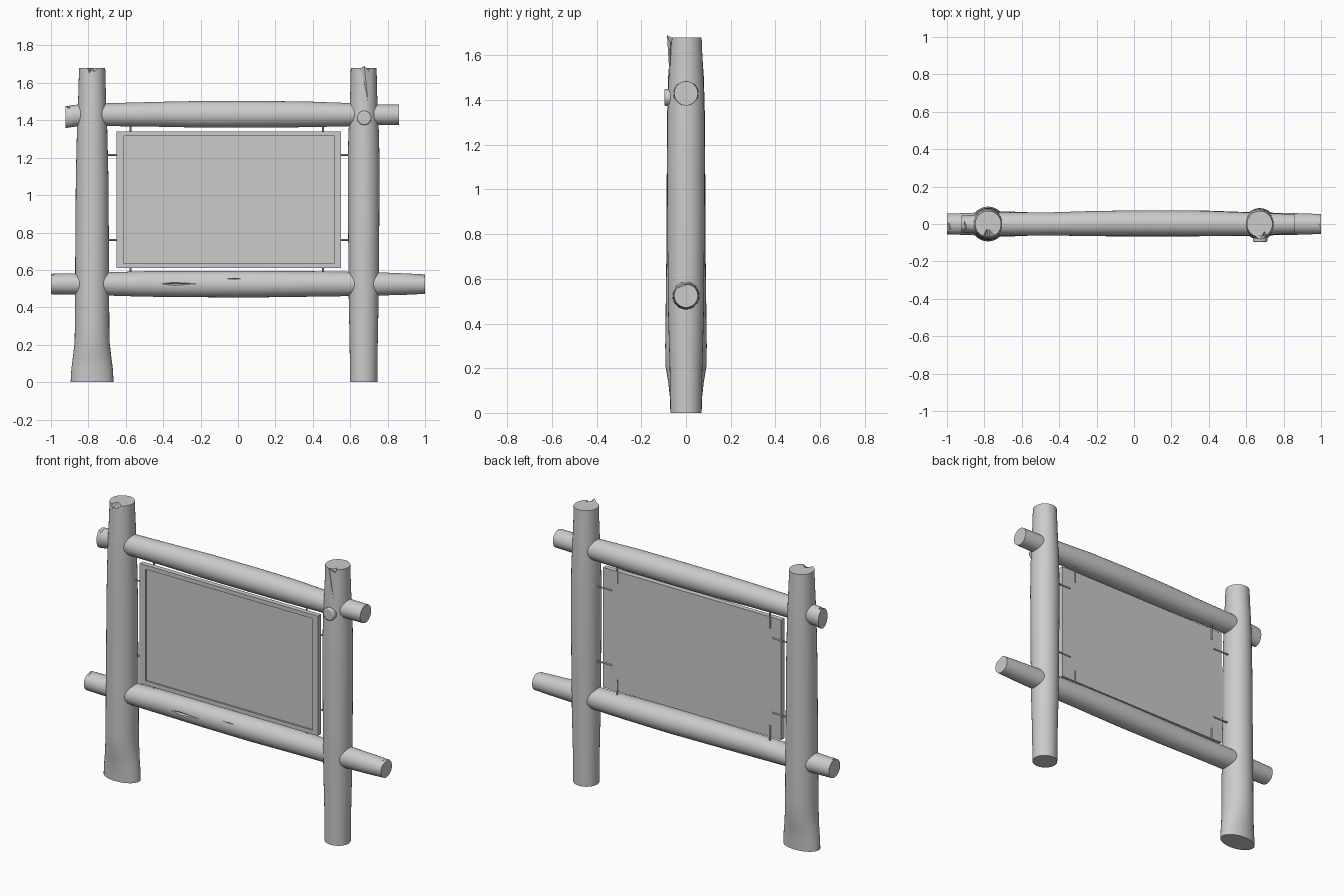
import bpy, bmesh, math
from mathutils import Vector

if "Cube" in bpy.data.objects:
    bpy.data.objects.remove(bpy.data.objects["Cube"])


def to_object(name, bm):
    bmesh.ops.recalc_face_normals(bm, faces=bm.faces)
    me = bpy.data.meshes.new(name)
    bm.to_mesh(me)
    bm.free()
    ob = bpy.data.objects.new(name, me)
    bpy.context.collection.objects.link(ob)
    return ob


def log(name, axis, rings, seg=32):
    """Lofted trunk; ring = (position, offset a, offset b, radius a, radius b)."""
    bm = bmesh.new()
    loops = []
    for t, a, b, ra, rb in rings:
        loop = []
        for i in range(seg):
            ang = 2 * math.pi * i / seg
            u, v = a + ra * math.cos(ang), b + rb * math.sin(ang)
            loop.append(bm.verts.new((u, v, t) if axis == 'Z' else (t, u, v)))
        loops.append(loop)
    for lo, hi in zip(loops, loops[1:]):
        for i in range(seg):
            j = (i + 1) % seg
            bm.faces.new((lo[i], lo[j], hi[j], hi[i]))
    bm.faces.new(loops[0])
    bm.faces.new(loops[-1])
    return to_object(name, bm)


def spike(name, base, apex):
    """Pyramid over a polygon, used for chips and splinters."""
    bm = bmesh.new()
    vs = [bm.verts.new(p) for p in base]
    top = bm.verts.new(apex)
    for i, v in enumerate(vs):
        bm.faces.new((v, vs[(i + 1) % len(vs)], top))
    bm.faces.new(vs)
    bmesh.ops.triangulate(bm, faces=[f for f in bm.faces if len(f.verts) > 3])
    return to_object(name, bm)


def chip(target, base, apex):
    cutter = spike("chip_cutter", base, apex)
    cutter.hide_render = True
    mod = target.modifiers.new("chip", 'BOOLEAN')
    mod.operation, mod.solver, mod.object = 'DIFFERENCE', 'EXACT', cutter
    dg = bpy.context.evaluated_depsgraph_get()
    me = bpy.data.meshes.new_from_object(target.evaluated_get(dg))
    target.modifiers.clear()
    target.data = me
    bpy.data.objects.remove(cutter)


def rod(name, p, q, r=0.005):
    p, q = Vector(p), Vector(q)
    bpy.ops.mesh.primitive_cylinder_add(vertices=8, radius=r, depth=(q - p).length, location=(p + q) / 2)
    ob = bpy.context.object
    ob.rotation_euler = (q - p).to_track_quat('Z', 'Y').to_euler()
    ob.name = name


# Posts
lx, rx = -0.78, 0.672
left = log("left_post", 'Z', [
    (0, lx, 0, .115, .07), (.07, lx, 0, .111, .072), (.14, lx, 0, .102, .08),
    (.21, lx, 0, .094, .092), (.3, lx, 0, .092, .093), (.7, lx, 0, .09, .088),
    (1.1, lx, 0, .087, .086), (1.35, lx, 0, .081, .084), (1.5, lx, 0, .075, .08),
    (1.6, lx, 0, .072, .073), (1.68, lx, 0, .07, .07)])
right = log("right_post", 'Z', [
    (0, rx, 0, .073, .07), (.2, rx, 0, .075, .073), (.45, rx, 0, .08, .08),
    (.8, rx, 0, .083, .083), (1.15, rx, 0, .085, .085), (1.32, rx, 0, .082, .083),
    (1.45, rx, 0, .075, .08), (1.58, rx, 0, .071, .074), (1.68, rx, 0, .069, .07)])

# Rails
top = log("top_rail", 'X', [
    (-.922, 0, -.012 + 1.43, .045, .06), (-.84, 0, 1.428, .05, .057),
    (-.7, 0, 1.43, .063, .061), (-.45, 0, 1.432, .062, .066), (-.2, .003, 1.432, .067, .071),
    (.1, .004, 1.432, .069, .071), (.35, .003, 1.432, .068, .069), (.6, 0, 1.43, .062, .062),
    (.74, 0, 1.43, .056, .055), (.86, 0, 1.43, .053, .054)])
low = log("bottom_rail", 'X', [
    (-1, 0, .525, .055, .055), (-.86, 0, .525, .06, .057), (-.7, 0, .525, .068, .062),
    (-.5, 0, .525, .06, .068), (-.2, 0, .524, .065, .07), (.1, .002, .524, .07, .071),
    (.4, .003, .525, .068, .068), (.6, 0, .525, .064, .065), (.75, 0, .525, .06, .062),
    (.9, 0, .524, .057, .057), (1, 0, .524, .053, .052)])

# Broken post tops
y = -.1
chip(left, [(-.83, y, 1.72), (-.815, y, 1.665), (-.8, y, 1.635), (-.785, y, 1.655),
            (-.765, y, 1.645), (-.725, y, 1.67), (-.715, y, 1.72)], (-.78, .01, 1.7))
chip(right, [(.635, y, 1.72), (.65, y, 1.655), (.665, y, 1.67), (.69, y, 1.62),
             (.715, y, 1.66), (.74, y, 1.72)], (.7, -.02, 1.7))
spike("post_splinter", [(.64, -.06, 1.672), (.675, -.085, 1.69), (.705, -.07, 1.66),
                        (.675, -.045, 1.67)], (.695, -.073, 1.5))

# Broken rail ends
chip(top, [(-.96, -.08, 1.44), (-.925, -.08, 1.462), (-.895, -.08, 1.45),
           (-.86, -.08, 1.5), (-.96, -.08, 1.52)], (-.915, .07, 1.49))
chip(low, [(1.02, -.08, .53), (1.02, -.08, .62), (.93, -.08, .61), (.955, -.08, .565),
           (.975, -.08, .56)], (1.005, .03, .58))
chip(low, [(-1.02, -.06, .6), (-1.02, -.06, .56), (-.98, -.06, .562), (-.94, -.06, .6)],
     (-1.0, .05, .59))

# Weathered gouges along the bottom rail
chip(low, [(-.58, -.085, .525), (-.35, -.085, .555), (.02, -.085, .53), (-.3, -.085, .495)],
     (-.35, -.053, .525))
chip(low, [(-.14, -.085, .555), (.0, -.085, .562), (.08, -.085, .555), (.0, -.085, .55)],
     (-.02, -.045, .552))

# Knot on the right post
bpy.ops.mesh.primitive_cylinder_add(vertices=24, radius=.038, depth=.04,
                                    location=(.675, -.077, 1.412), rotation=(math.pi / 2, 0, 0))
knot = bpy.context.object
knot.name = "branch_knot"
bev = knot.modifiers.new("bevel", 'BEVEL')
bev.width, bev.segments = .007, 2

# Sign panel with recessed face
x0, x1, z0, z1, yf, yb = -.65, .55, .61, 1.34, -.018, .012
bm = bmesh.new()
bmesh.ops.create_cube(bm, size=1)
for v in bm.verts:
    v.co = (x1 if v.co.x > 0 else x0, yb if v.co.y > 0 else yf, z1 if v.co.z > 0 else z0)
bm.normal_update()
face = min(bm.faces, key=lambda f: f.calc_center_median().y)
bmesh.ops.inset_region(bm, faces=[face], thickness=.02)
for v in face.verts:
    v.co.x = .515 if v.co.x > 0 else -.61
    v.co.z = 1.315 if v.co.z > 1 else .635
lid = bmesh.ops.extrude_face_region(bm, geom=[face])
bmesh.ops.translate(bm, vec=(0, .01, 0), verts=[g for g in lid['geom'] if isinstance(g, bmesh.types.BMVert)])
if face.is_valid:
    bm.faces.remove(face)
to_object("sign_panel", bm)

# Mounting rods, sunk into the panel back
for z in (.76, 1.215):
    rod("side_rod", (-.73, yb, z), (-.59, yb, z))
    rod("side_rod", (.49, yb, z), (.63, yb, z))
for x in (-.575, .455):
    rod("vertical_rod", (x, yb, 1.27), (x, yb, 1.4))
    rod("vertical_rod", (x, yb, .56), (x, yb, .68))

# Smooth shading with crisp edges
bpy.ops.object.select_all(action='SELECT')
bpy.context.view_layer.objects.active = left
bpy.ops.object.shade_smooth_by_angle(angle=math.radians(35))
